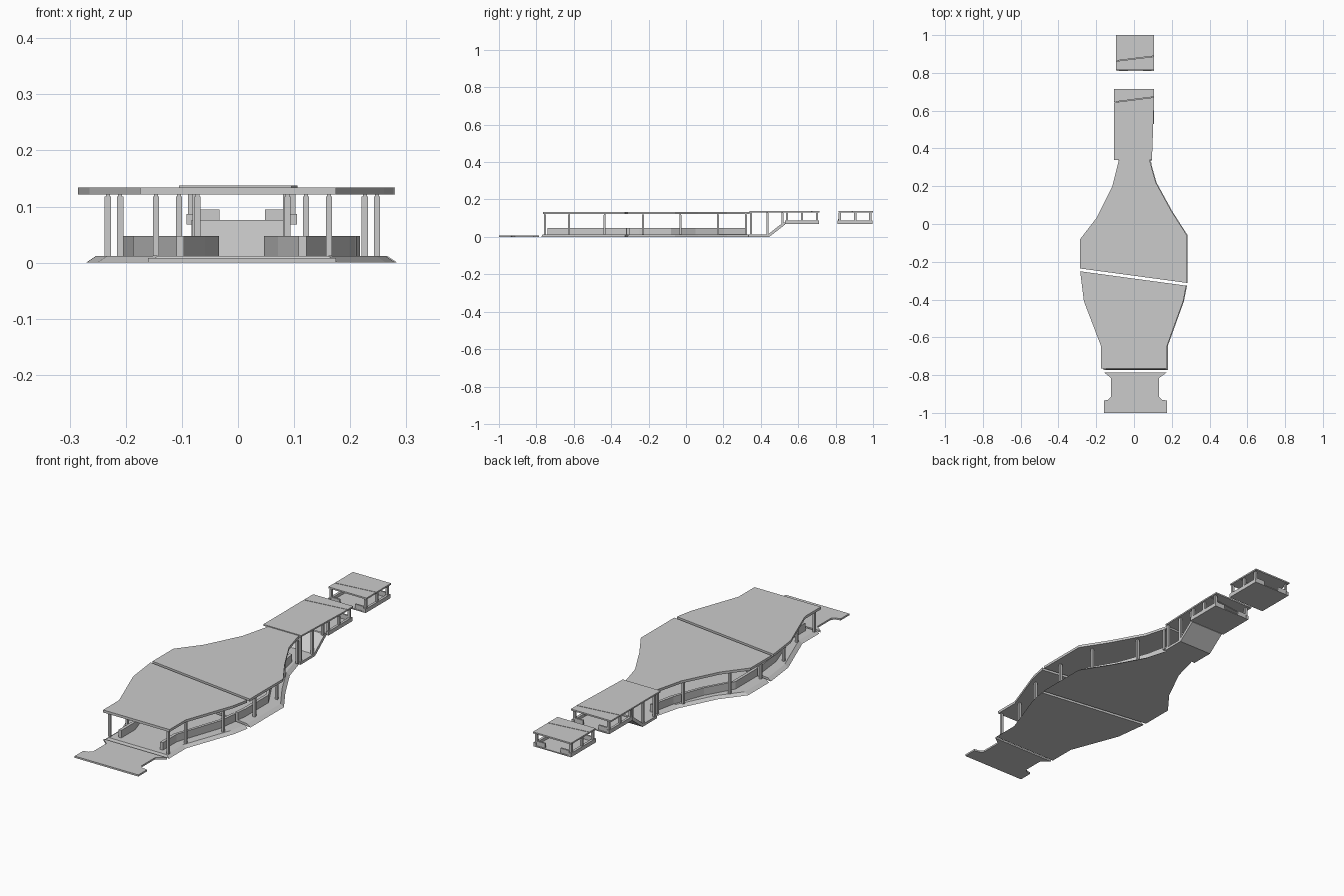
import bpy, bmesh
from mathutils import Vector

if "Cube" in bpy.data.objects:
    bpy.data.objects.remove(bpy.data.objects["Cube"])


def finish(name, bm, cut=None, keep=0):
    """Trim to one side of a vertical cut plane, cap it and make the object."""
    if cut:
        a, b, gap = Vector((*cut[0], 0)), Vector((*cut[1], 0)), cut[2]
        d = b - a
        n = Vector((-d.y, d.x, 0)).normalized() * keep
        r = bmesh.ops.bisect_plane(bm, geom=bm.verts[:] + bm.edges[:] + bm.faces[:],
                                   plane_co=a + n * gap / 2, plane_no=n, clear_inner=True)
        edges = [e for e in r['geom_cut'] if isinstance(e, bmesh.types.BMEdge)]
        if edges:
            bmesh.ops.holes_fill(bm, edges=[e for e in bm.edges if e.is_boundary], sides=0)
    bmesh.ops.recalc_face_normals(bm, faces=bm.faces)
    me = bpy.data.meshes.new(name)
    bm.to_mesh(me)
    bm.free()
    bpy.context.collection.objects.link(bpy.data.objects.new(name, me))


def loft(name, low, high, z0, z1, cut=None, keep=0):
    """Slab between a lower and an upper outline."""
    bm = bmesh.new()
    a = [bm.verts.new((x, y, z0)) for x, y in low]
    b = [bm.verts.new((x, y, z1)) for x, y in high]
    bm.faces.new(a)
    bm.faces.new(b)
    for i in range(len(a)):
        j = (i + 1) % len(a)
        bm.faces.new((a[i], a[j], b[j], b[i]))
    finish(name, bm, cut, keep)


def box(name, x0, x1, y0, y1, z0, z1):
    o = [(x0, y0), (x1, y0), (x1, y1), (x0, y1)]
    loft(name, o, o, z0, z1)


def post(name, x, y, z0, z1, w=0.011):
    box(name, x - w / 2, x + w / 2, y - w / 2, y + w / 2, z0, z1 - 0.004)
    box(name + "_tip", x - w / 3, x + w / 3, y - w / 3, y + w / 3, z1 - 0.004, z1)


SPLIT = ((-0.285, -0.243), (0.285, -0.32), 0.015)

# main canopy, in two pieces
left = [(-0.175, -0.765), (-0.175, -0.645), (-0.265, -0.41), (-0.285, -0.25),
        (-0.285, -0.08), (-0.2, 0.03), (-0.115, 0.2), (-0.08, 0.34)]
right = [(0.175, -0.765), (0.175, -0.645), (0.26, -0.41), (0.28, -0.31),
         (0.28, -0.06), (0.2, 0.065), (0.115, 0.22), (0.082, 0.34)]
roof = right + left[::-1]
for part, side in (("front", -1), ("rear", 1)):
    loft(part + "_canopy", roof, roof, 0.122, 0.134, SPLIT, side)

# bevelled main floor, in two pieces
def floor_outline(inset):
    pts = []
    for chain, s in ((right, -1), (left[::-1], 1)):
        for x, y in chain:
            y2 = min(max(y, -0.775 + inset * 0.3), 0.335)
            y2 = -0.773 + inset * 0.3 if y < -0.7 else y2
            pts.append((x + s * inset + (0.004 if s < 0 else 0.014), y2))
    return pts


for part, side in (("front", -1), ("rear", 1)):
    loft(part + "_floor", floor_outline(0.0), floor_outline(0.018), 0, 0.012, SPLIT, side)

# low walls following the floor edge
wall_l = [(-0.11, -0.74), (-0.11, -0.635), (-0.187, -0.41), (-0.205, -0.25),
          (-0.205, -0.08), (-0.13, 0.05), (-0.073, 0.2), (-0.048, 0.32)]
for tag, s, shift in (("left", 1, 0), ("right", -1, 0.012)):
    out = [(s * x + shift, y) for x, y in wall_l]
    inn = [(s * (x + 0.014) + shift, y) for x, y in wall_l]
    ring = out + inn[::-1]
    for part, side in (("front", -1), ("rear", 1)):
        loft(f"{part}_{tag}_wall", ring, ring, 0.012, 0.048, SPLIT, side)

# canopy posts
for i, (y, x) in enumerate([(-0.755, 0.154), (-0.625, 0.154), (-0.435, 0.218), (-0.23, 0.24),
                            (-0.03, 0.218), (0.17, 0.113), (0.32, 0.08)]):
    for tag, s in (("left", -1), ("right", 1)):
        post(f"{tag}_post_{i}", s * x + 0.008, y, 0.012, 0.122)

# notched entrance plate at the front
plate = [(-0.16, -1), (0.175, -1), (0.175, -0.935), (0.147, -0.93), (0.133, -0.915),
         (0.133, -0.815), (0.175, -0.785), (-0.16, -0.785), (-0.122, -0.815),
         (-0.122, -0.915), (-0.136, -0.93), (-0.16, -0.935)]
loft("entrance_plate", plate, plate, 0, 0.008)

# ramp up to the raised walkway: side profile extruded across
bm = bmesh.new()
profile = [(0.335, 0), (0.445, 0), (0.53, 0.066), (0.53, 0.076), (0.518, 0.076), (0.437, 0.012), (0.335, 0.012)]
f = bm.faces.new([bm.verts.new((-0.083, y, z)) for y, z in profile])
ext = bmesh.ops.extrude_face_region(bm, geom=[f])
bmesh.ops.translate(bm, vec=(0.177, 0, 0),
                    verts=[v for v in ext['geom'] if isinstance(v, bmesh.types.BMVert)])
finish("ramp", bm)
for y, z in ((0.347, 0.012), (0.435, 0.012), (0.515, 0.072)):
    for x in (-0.076, 0.086):
        post("ramp_post", x, y, z, 0.131)

# raised walkway sections: tray, kerbs, posts
def tray(name, y0, y1, ys, walls_at):
    box(name + "_floor", -0.092, 0.105, y0, y1, 0.068, 0.073)
    for x in (-0.092, 0.093):
        box(name + "_kerb", x, x + 0.012, y0, y1, 0.073, 0.087)
    for y in walls_at:
        for xa, xb in ((-0.08, -0.033), (0.048, 0.093)):
            box(name + "_end_wall", xa, xb, y, y + 0.008, 0.073, 0.095)
    for y in ys:
        for x in (-0.084, 0.097):
            post(name + "_post", x, y, 0.073, 0.131)


tray("near_walkway", 0.53, 0.71, (0.54, 0.62, 0.70), (0.698,))
tray("far_walkway", 0.81, 0.997, (0.822, 0.905, 0.985), (0.812, 0.985))

# raised roofs, each crossed by a thin slanted joint
near = [(-0.105, 0.34), (0.095, 0.34), (0.106, 0.64), (0.106, 0.715), (-0.105, 0.715)]
far = [(-0.095, 0.815), (0.106, 0.815), (0.106, 1.0), (-0.095, 1.0)]
for name, o, ya, yb in (("near", near, 0.645, 0.672), ("far", far, 0.862, 0.888)):
    for part, side in (("front", -1), ("rear", 1)):
        loft(f"{name}_roof_{part}", o, o, 0.131, 0.138, ((-0.105, ya), (0.106, yb), 0.003), side)
